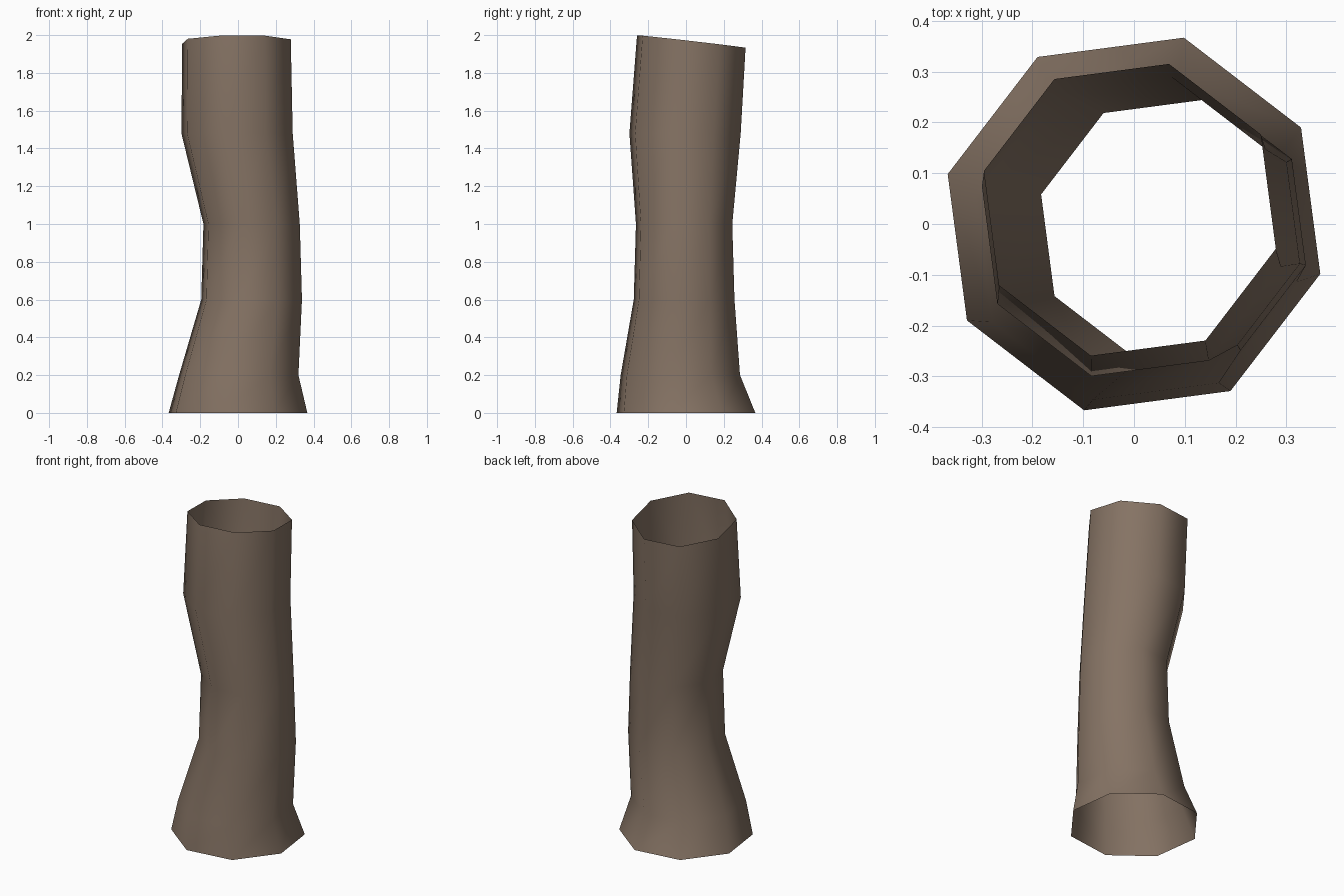
import bpy
import bmesh
from math import cos, sin, radians

cube = bpy.data.objects.get("Cube")
if cube:
    bpy.data.objects.remove(cube, do_unlink=True)

SIDES = 8
# Rings of the bent trunk: centre x, centre y, height, radius, slope along x, slope along y
RINGS = [
    (0.0, 0.0, 0.0, 0.38, 0, 0),
    (0.004, -0.03, 0.2, 0.327, 0, 0),
    (0.072, -0.01, 0.6, 0.276, 0, 0),
    (0.072, -0.01, 1.0, 0.264, 0, 0),
    (-0.005, -0.005, 1.48, 0.305, 0, 0),
    (-0.008, 0.028, 1.966, 0.2975, 0.01, -0.115),
]

bark = bpy.data.materials.new("brown bark")
bark.use_nodes = True
colour = (0.235, 0.171, 0.127, 1)
bark.diffuse_color = colour
bsdf = bark.node_tree.nodes["Principled BSDF"]
bsdf.inputs["Base Color"].default_value = colour
bsdf.inputs["Roughness"].default_value = 0.9

# Hollow trunk, open at both ends
bm = bmesh.new()
loops = []
for cx, cy, z, r, slope_x, slope_y in RINGS:
    loop = []
    for i in range(SIDES):
        a = radians(30 + 360 / SIDES * i)
        dx, dy = r * cos(a), r * sin(a)
        loop.append(bm.verts.new((cx + dx, cy + dy, z + slope_x * dx + slope_y * dy)))
    loops.append(loop)
for low, high in zip(loops, loops[1:]):
    for i in range(SIDES):
        j = (i + 1) % SIDES
        face = bm.faces.new((low[i], low[j], high[j], high[i]))
        face.smooth = True

mesh = bpy.data.meshes.new("hollow_trunk")
bm.to_mesh(mesh)
bm.free()
mesh.materials.append(bark)
trunk = bpy.data.objects.new("hollow_trunk", mesh)
bpy.context.collection.objects.link(trunk)
